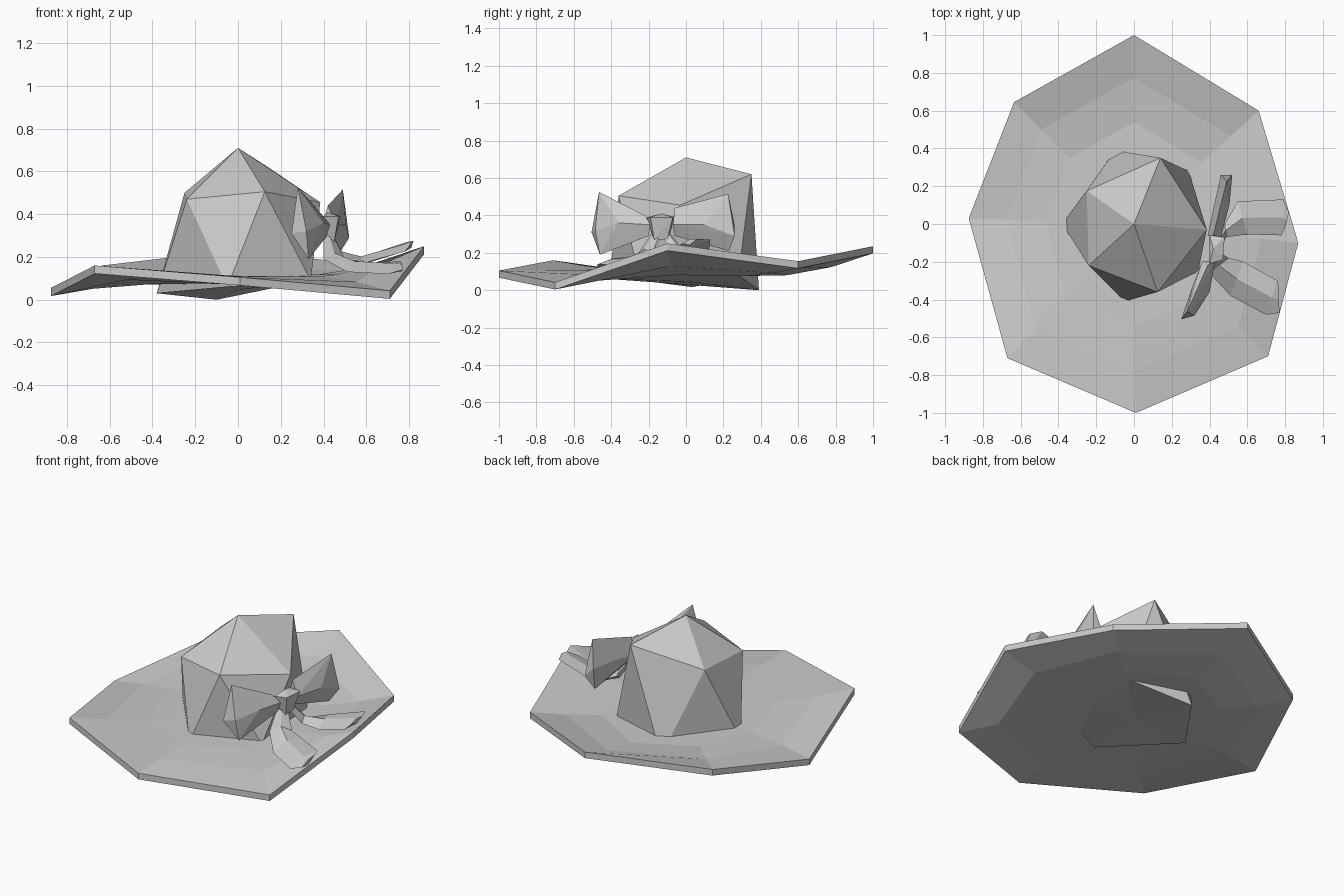
import bpy, bmesh
from mathutils import Vector

if "Cube" in bpy.data.objects:
    bpy.data.objects.remove(bpy.data.objects["Cube"])


def finish(name, bm):
    bmesh.ops.recalc_face_normals(bm, faces=bm.faces)
    me = bpy.data.meshes.new(name)
    bm.to_mesh(me)
    bm.free()
    ob = bpy.data.objects.new(name, me)
    bpy.context.collection.objects.link(ob)
    return ob


def hull(name, pts):
    bm = bmesh.new()
    for p in pts:
        bm.verts.new(p)
    res = bmesh.ops.convex_hull(bm, input=bm.verts)
    loose = [v for v in bm.verts if not v.link_faces]
    bmesh.ops.delete(bm, geom=loose, context='VERTS')
    return finish(name, bm)


def loft(name, sections):
    # closed strip of equal-sided cross-sections with capped ends
    bm = bmesh.new()
    rings = [[bm.verts.new(p) for p in s] for s in sections]
    n = len(rings[0])
    for a, b in zip(rings, rings[1:]):
        for i in range(n):
            j = (i + 1) % n
            bm.faces.new((a[i], a[j], b[j], b[i]))
    bm.faces.new(rings[0])
    bm.faces.new(rings[-1])
    return finish(name, bm)


# Brim: wavy octagon in three rings, both skins made together
rim = [(0, 1.0, .235), (-.635, .645, .16), (-.875, .03, .055), (-.67, -.71, .16),
       (.01, -1.0, .105), (.71, -.70, .042), (.87, -.10, .25), (.66, .60, .155)]
steps = [(1, 1), (.775, .40), (.54, .05)]     # radius factor, share of rim height
flat, thick = .112, .038
bm = bmesh.new()
skins = []
for drop in (0, thick):
    rings = [[bm.verts.new((x * r, y * r, flat + (z - flat) * k - drop)) for x, y, z in rim]
             for r, k in steps]
    mid = bm.verts.new((0, 0, flat - drop))
    for i in range(8):
        j = (i + 1) % 8
        for a, b in zip(rings, rings[1:]):
            bm.faces.new((a[i], a[j], b[j], b[i]))
        bm.faces.new((rings[-1][i], rings[-1][j], mid))
    skins.append(rings[0])
for i in range(8):
    j = (i + 1) % 8
    bm.faces.new((skins[0][i], skins[0][j], skins[1][j], skins[1][i]))
finish("brim", bm)

# Crown: faceted dome, five upper and five lower corners offset by half a step
upper = [(.14, .35, .62), (-.25, .175, .50), (-.24, -.22, .47), (.125, -.36, .505), (.385, -.03, .455)]
lower = [(-.10, .39, .0), (-.38, 0, .03), (-.05, -.41, .06), (.34, -.25, .09), (.29, .28, .08)]
bm = bmesh.new()
top = bm.verts.new((0, 0, .71))
base = bm.verts.new((0, .02, .045))
u = [bm.verts.new(p) for p in upper]
l = [bm.verts.new(p) for p in lower]
for i in range(5):
    j = (i + 1) % 5
    bm.faces.new((top, u[i], u[j]))
    bm.faces.new((u[i], l[i], u[j]))
    bm.faces.new((u[j], l[i], l[j]))
    bm.faces.new((l[i], base, l[j]))
finish("crown", bm)

# Bow knot
hull("bow_knot", [(x, y, z) for x, y, z in (
    (.40, -.21, .39), (.47, -.19, .39), (.48, -.07, .39), (.40, -.06, .39), (.42, -.13, .41),
    (.40, -.18, .29), (.45, -.17, .27), (.45, -.10, .27), (.40, -.09, .29))])

# Bow loops
hull("bow_loop_front", [(.28, -.465, .525), (.33, -.46, .19), (.25, -.505, .31), (.32, -.485, .32),
                        (.40, -.36, .36), (.31, -.33, .36), (.39, -.22, .40),
                        (.41, -.20, .29), (.43, -.19, .35), (.36, -.20, .34)])
hull("bow_loop_back", [(.49, .225, .515), (.47, .23, .21), (.52, .26, .29), (.46, .26, .35),
                       (.505, .10, .35), (.42, .08, .35), (.42, -.06, .44),
                       (.43, -.06, .29), (.46, -.07, .35), (.39, -.06, .34)])


# Ribbon tails: diamond sections from a left edge, right edge and ridge lift
def tail(name, spans):
    secs = []
    for a, b, lift in spans:
        a, b = Vector(a), Vector(b)
        m = (a + b) / 2
        secs.append([a, m + Vector((0, 0, lift)), b, m - Vector((0, 0, .02))])
    loft(name, secs)


tail("ribbon_tail_back", [((.43, -.09, .31), (.43, -.14, .31), .02),
                          ((.48, .0, .20), (.49, -.07, .19), .03),
                          ((.55, .12, .19), (.60, -.055, .175), .02),
                          ((.79, .13, .27), (.78, -.06, .225), .015),
                          ((.82, .06, .275), (.80, -.02, .25), .01)])
tail("ribbon_tail_front", [((.44, -.14, .31), (.40, -.18, .31), .02),
                           ((.50, -.18, .19), (.40, -.26, .19), .03),
                           ((.58, -.20, .17), (.51, -.38, .13), .03),
                           ((.76, -.30, .18), (.70, -.48, .12), .02),
                           ((.765, -.33, .17), (.77, -.47, .14), .01)])
